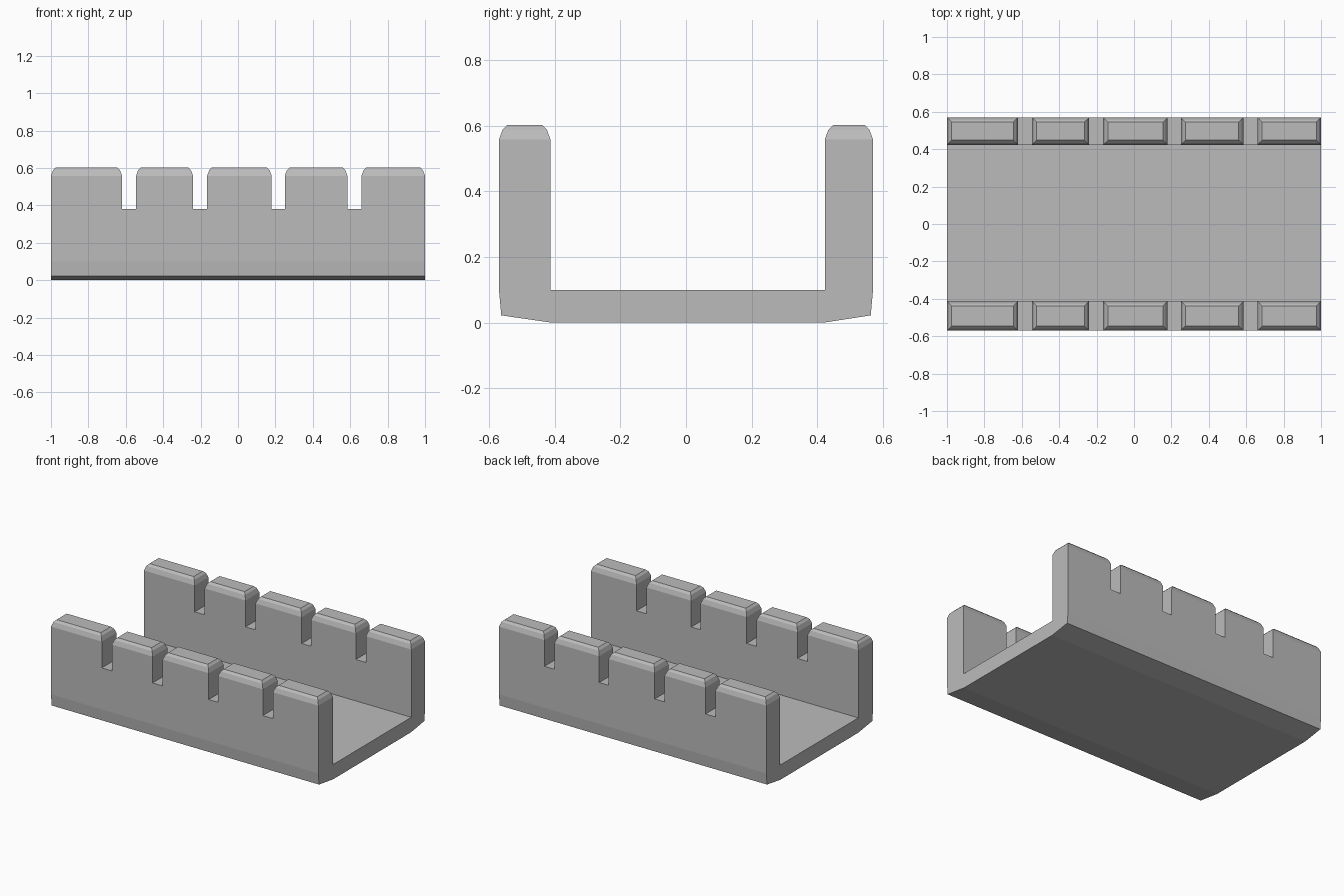
import bpy
import bmesh

cube = bpy.data.objects.get("Cube")
if cube:
    bpy.data.objects.remove(cube, do_unlink=True)

stone = bpy.data.materials.new("stone_grey")
stone.use_nodes = True
grey = (0.5, 0.5, 0.5, 1)
stone.diffuse_color = grey
stone.node_tree.nodes["Principled BSDF"].inputs["Base Color"].default_value = grey

FLOOR, NOTCH = 0.1, 0.38
# Alternating block and notch boundaries along the length
stations = [-1, -0.62, -0.545, -0.24, -0.165, 0.18, 0.25, 0.585, 0.66, 1]
# Cross-section of the channel up to the notch floor, as (y, z)
profile = [(-0.57, NOTCH), (-0.57, FLOOR), (-0.563, 0.022), (-0.41, 0), (0.42, 0),
           (0.563, 0.022), (0.57, FLOOR), (0.57, NOTCH),
           (0.423, NOTCH), (0.423, FLOOR), (-0.413, FLOOR), (-0.413, NOTCH)]
# Rounded block top: (inset, height)
crown = [(0, 0.558), (0.011, 0.588), (0.025, 0.602)]

bm = bmesh.new()
rings = [[bm.verts.new((x, y, z)) for y, z in profile] for x in stations]


def block(base):
    """Raise a bevelled block from four base corners."""
    cx = sum(v.co.x for v in base) / 4
    cy = sum(v.co.y for v in base) / 4
    lower = base
    for inset, z in crown:
        upper = [bm.verts.new((v.co.x + (inset if v.co.x < cx else -inset),
                               v.co.y + (inset if v.co.y < cy else -inset), z)) for v in base]
        for i in range(4):
            j = (i + 1) % 4
            bm.faces.new((lower[i], lower[j], upper[j], upper[i]))
        lower = upper
    bm.faces.new(lower)


# Channel walls and floor, with blocks and notches on the two wall tops
for k, (a, b) in enumerate(zip(rings, rings[1:])):
    for i in range(len(profile)):
        j = (i + 1) % len(profile)
        quad = (a[i], b[i], b[j], a[j])
        wall_top = profile[i][1] == NOTCH and profile[j][1] == NOTCH
        if wall_top and k % 2 == 0:
            block(quad)
        else:
            bm.faces.new(quad)

# End caps
bm.faces.new(rings[0])
bm.faces.new(rings[-1])
bmesh.ops.recalc_face_normals(bm, faces=bm.faces)
bmesh.ops.dissolve_limit(bm, angle_limit=0.01, verts=bm.verts, edges=bm.edges)

mesh = bpy.data.meshes.new("notched_channel")
bm.to_mesh(mesh)
bm.free()
mesh.materials.append(stone)
channel = bpy.data.objects.new("notched_channel", mesh)
bpy.context.collection.objects.link(channel)
